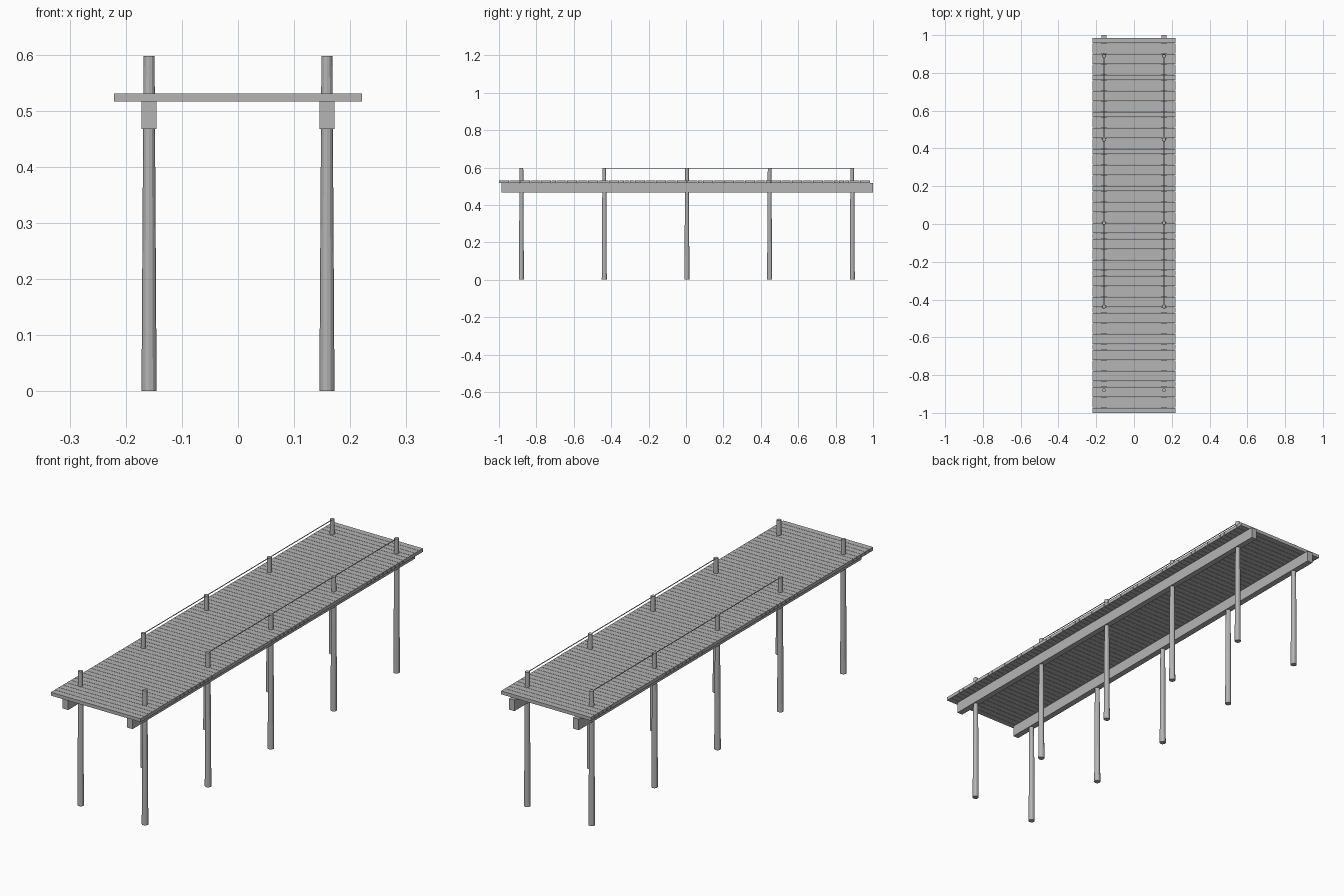
import bpy
import bmesh
from mathutils import Matrix, Vector

if "Cube" in bpy.data.objects:
    bpy.data.objects.remove(bpy.data.objects["Cube"], do_unlink=True)

wood = bpy.data.materials.new("weathered_grey")
wood.use_nodes = True
grey = (0.46, 0.46, 0.46, 1)
wood.diffuse_color = grey
wood.node_tree.nodes["Principled BSDF"].inputs["Base Color"].default_value = grey


def finish(name, bm):
    mesh = bpy.data.meshes.new(name)
    bm.to_mesh(mesh)
    bm.free()
    mesh.materials.append(wood)
    obj = bpy.data.objects.new(name, mesh)
    bpy.context.collection.objects.link(obj)
    return obj


def add_box(bm, low, high):
    low, high = Vector(low), Vector(high)
    place = Matrix.Translation((low + high) / 2) @ Matrix.Diagonal((*(high - low), 1))
    bmesh.ops.create_cube(bm, size=1, matrix=place)


def add_rod(bm, start, end, r_start, r_end, sides):
    start, end = Vector(start), Vector(end)
    axis = end - start
    turn = axis.to_track_quat("Z", "Y").to_matrix().to_4x4()
    bmesh.ops.create_cone(bm, cap_ends=True, segments=sides, radius1=r_start,
                          radius2=r_end, depth=axis.length,
                          matrix=Matrix.Translation((start + end) / 2) @ turn)


DECK_FRONT, DECK_BACK = -1.0, 0.986
BEAM_TOP, DECK_TOP = 0.516, 0.531
POST_X, POST_TOP = 0.1585, 0.597
POST_Y = [-0.88, -0.437, 0.005, 0.447, 0.889]

# Deck of narrow planks with thin gaps
planks = 71
pitch = (DECK_BACK - DECK_FRONT) / planks
bm = bmesh.new()
for i in range(planks):
    y = DECK_FRONT + i * pitch
    add_box(bm, (-0.221, y, BEAM_TOP), (0.221, y + pitch - 0.0015, DECK_TOP))
finish("deck_planks", bm)

for side, sx in (("left", 1), ("right", -1)):
    x = sx * POST_X
    # Long beam under the deck
    bm = bmesh.new()
    add_box(bm, (x - 0.0135, -0.987, 0.467), (x + 0.0135, 1.0, BEAM_TOP))
    finish(side + "_beam", bm)

    # Tapered posts rising through the deck
    for n, y in enumerate(POST_Y, 1):
        bm = bmesh.new()
        add_rod(bm, (x, y, 0), (x, y, POST_TOP), 0.0135, 0.0098, 12)
        finish(f"{side}_post_{n}", bm)

    # Rope rail, leaving the front bay open
    bm = bmesh.new()
    for a, b in zip(POST_Y[1:], POST_Y[2:]):
        add_rod(bm, (x, a, 0.594), (x, b, 0.594), 0.002, 0.002, 6)
    finish(side + "_rope", bm)
